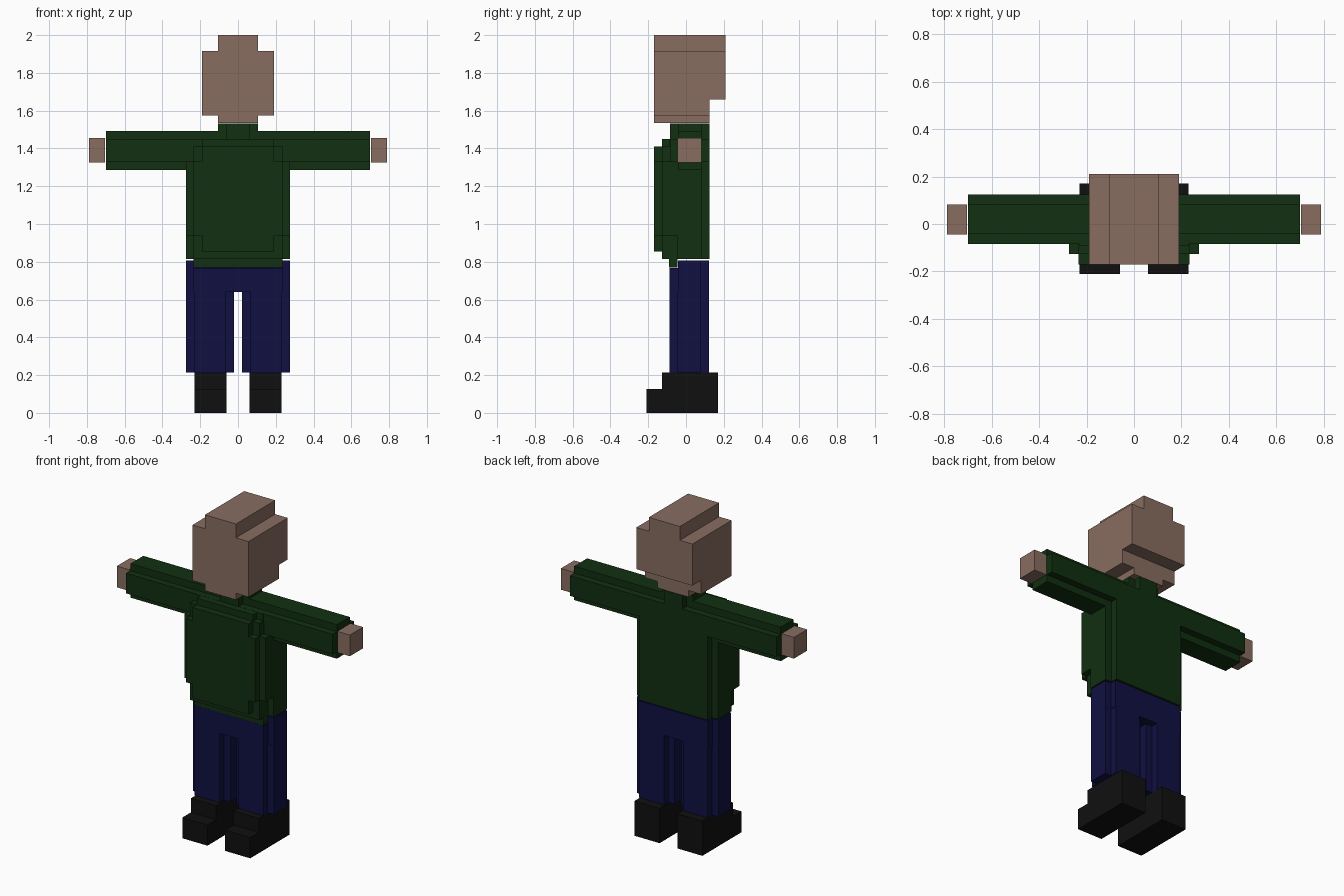
import bpy, bmesh
from mathutils import Vector

if "Cube" in bpy.data.objects:
    bpy.data.objects.remove(bpy.data.objects["Cube"])


def material(name, rgb):
    m = bpy.data.materials.new(name)
    m.diffuse_color = (*rgb, 1)
    m.use_nodes = True
    m.node_tree.nodes["Principled BSDF"].inputs["Base Color"].default_value = m.diffuse_color
    return m


SKIN = material("skin", (0.25, 0.155, 0.12))
GREEN = material("green sweater", (0.0055, 0.029, 0.0055))
BLUE = material("navy trousers", (0.005, 0.005, 0.055))
BLACK = material("black shoes", (0.005, 0.005, 0.005))


def add_box(bm, b):
    """b = x0, x1, y0, y1, z0, z1"""
    lo, hi = Vector(b[0::2]), Vector(b[1::2])
    for v in bmesh.ops.create_cube(bm, size=1)["verts"]:
        v.co = (lo + hi) / 2 + v.co * (hi - lo)


def add_notched(bm, b, axis, n=0.0425):
    """Block whose four long edges along the axis are cut by a square notch."""
    u, w = [a for a in range(3) if a != axis]
    u0, u1, w0, w1 = b[2 * u], b[2 * u + 1], b[2 * w], b[2 * w + 1]
    prof = [(u0 + n, w0), (u1 - n, w0), (u1 - n, w0 + n), (u1, w0 + n),
            (u1, w1 - n), (u1 - n, w1 - n), (u1 - n, w1), (u0 + n, w1),
            (u0 + n, w1 - n), (u0, w1 - n), (u0, w0 + n), (u0 + n, w0 + n)]
    verts = []
    for p in prof:
        co = [0, 0, 0]
        co[axis], co[u], co[w] = b[2 * axis], *p
        verts.append(bm.verts.new(co))
    face = bm.faces.new(verts)
    ext = bmesh.ops.extrude_face_region(bm, geom=[face], use_keep_orig=True)
    shift = Vector((0, 0, 0))
    shift[axis] = b[2 * axis + 1] - b[2 * axis]
    new = [g for g in ext["geom"] if isinstance(g, bmesh.types.BMVert)]
    bmesh.ops.translate(bm, verts=new, vec=shift)


def part(name, mat, boxes=(), notched=(), mirror=False):
    bm = bmesh.new()
    for b in boxes:
        add_box(bm, b)
    for b, axis in notched:
        add_notched(bm, b, axis)
    if mirror:
        for v in bm.verts:
            v.co.x *= -1
    bmesh.ops.recalc_face_normals(bm, faces=bm.faces)
    me = bpy.data.meshes.new(name)
    bm.to_mesh(me)
    bm.free()
    me.materials.append(mat)
    bpy.context.collection.objects.link(bpy.data.objects.new(name, me))


# Head: skull, raised crown, jaw and chin
part("head", SKIN, boxes=[
    (-0.19, 0.19, -0.17, 0.21, 1.66, 1.915),
    (-0.105, 0.105, -0.17, 0.21, 1.915, 2.0),
    (-0.19, 0.19, -0.17, 0.125, 1.575, 1.66),
    (-0.105, 0.105, -0.17, 0.125, 1.535, 1.575)])

# Sweater body with stepped chest and hem
part("torso", GREEN, boxes=[
    (-0.275, 0.275, -0.127, 0.08, 0.94, 1.33),
    (-0.235, 0.235, -0.127, 0.0, 0.815, 1.41),
    (-0.19, 0.19, -0.127, 0.0, 0.815, 1.45),
    (-0.235, 0.235, -0.17, 0.0, 0.94, 1.33),
    (-0.19, 0.19, -0.17, 0.0, 0.855, 1.41),
    (-0.235, 0.235, -0.09, -0.045, 0.77, 0.815)],
    notched=[((-0.275, 0.275, -0.09, 0.125, 0.815, 1.45), 2)])
part("collar", GREEN, notched=[((-0.105, 0.105, -0.085, 0.125, 1.45, 1.533), 2)])

# Hips, joined above the gap between the legs
part("hips", BLUE, boxes=[
    (-0.275, 0.275, -0.043, 0.08, 0.64, 0.808),
    (-0.235, 0.235, -0.043, 0.122, 0.64, 0.808),
    (-0.235, 0.235, -0.087, 0.08, 0.64, 0.768)])

for side, flip in (("right", False), ("left", True)):
    part(side + "_sleeve", GREEN, mirror=flip,
         notched=[((0.0, 0.70, -0.085, 0.125, 1.285, 1.493), 0)])
    part(side + "_hand", SKIN, mirror=flip,
         boxes=[(0.705, 0.79, -0.045, 0.083, 1.325, 1.455)])
    part(side + "_leg", BLUE, mirror=flip,
         notched=[((0.021, 0.275, -0.087, 0.122, 0.215, 0.64), 2)])
    # Shoe: tall heel block and low toe
    part(side + "_shoe", BLACK, mirror=flip, boxes=[
        (0.06, 0.23, -0.127, 0.17, 0.0, 0.213),
        (0.06, 0.23, -0.21, -0.127, 0.0, 0.127)])
